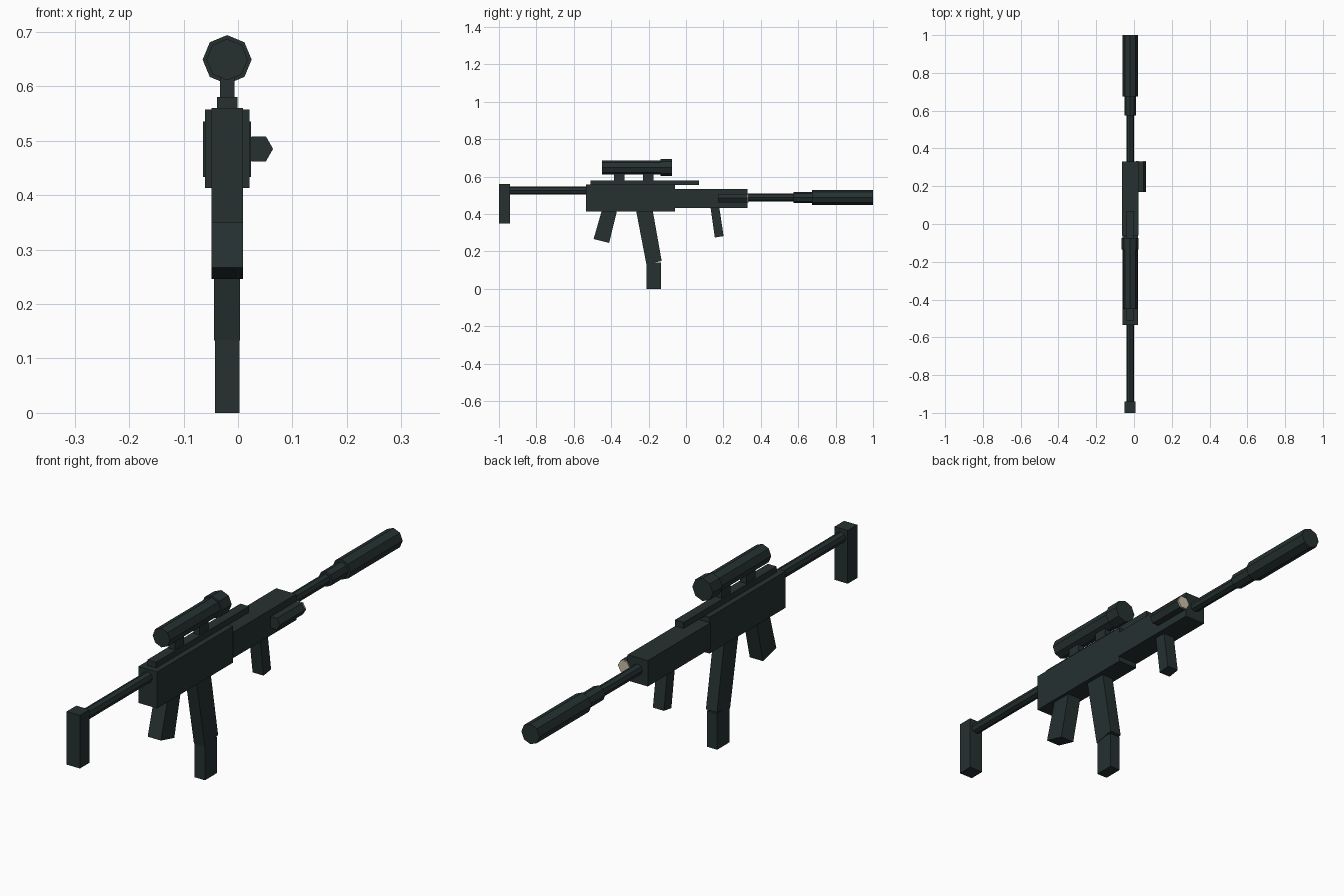
import bpy, bmesh, math
from mathutils import Matrix, Vector

if "Cube" in bpy.data.objects:
    bpy.data.objects.remove(bpy.data.objects["Cube"])

CX = -0.02  # centre plane of the weapon


def material(name, rgb):
    m = bpy.data.materials.new(name)
    m.diffuse_color = (*rgb, 1)
    m.use_nodes = True
    m.node_tree.nodes["Principled BSDF"].inputs["Base Color"].default_value = m.diffuse_color
    return m


dark = material("dark gunmetal", (0.019, 0.030, 0.030))
cream = material("cream lens", (0.60, 0.53, 0.40))


def finish(name, bm, mat):
    bmesh.ops.recalc_face_normals(bm, faces=bm.faces)
    me = bpy.data.meshes.new(name)
    bm.to_mesh(me)
    bm.free()
    me.materials.append(mat)
    ob = bpy.data.objects.new(name, me)
    bpy.context.collection.objects.link(ob)
    return ob


def slab(name, profile, half, x=CX, mat=dark):
    """Side profile of (y, z) points, extruded across x."""
    bm = bmesh.new()
    face = bm.faces.new([bm.verts.new((x - half, y, z)) for y, z in profile])
    ext = bmesh.ops.extrude_face_region(bm, geom=[face])
    moved = [v for v in ext["geom"] if isinstance(v, bmesh.types.BMVert)]
    bmesh.ops.translate(bm, vec=Vector((2 * half, 0, 0)), verts=moved)
    return finish(name, bm, mat)


def box(name, y0, y1, z0, z1, half, x=CX):
    return slab(name, [(y0, z0), (y1, z0), (y1, z1), (y0, z1)], half, x)


def tube(name, y0, y1, z, r, sides=8, x=CX, mat=dark):
    """Low-poly rod along y, with corners on the x axis."""
    bm = bmesh.new()
    place = Matrix.Translation((x, (y0 + y1) / 2, z)) @ Matrix.Rotation(math.pi / 2, 4, 'X')
    bmesh.ops.create_cone(bm, cap_ends=True, segments=sides, radius1=r, radius2=r,
                          depth=y1 - y0, matrix=place @ Matrix.Rotation(math.pi / 2, 4, 'Z'))
    return finish(name, bm, mat)


# Stock
box("butt_plate", -1.0, -0.94, 0.35, 0.56, 0.029)
tube("stock_rod", -0.945, -0.53, 0.526, 0.021)

# Body
box("receiver", -0.535, -0.06, 0.413, 0.557, 0.041)
box("handguard", -0.062, 0.33, 0.433, 0.535, 0.044)
box("top_rail", -0.51, 0.07, 0.555, 0.58, 0.019)

# Grips and magazine
slab("pistol_grip", [(-0.447, 0.43), (-0.366, 0.43), (-0.411, 0.246), (-0.494, 0.267)], 0.029)
slab("magazine_upper", [(-0.269, 0.43), (-0.180, 0.43), (-0.130, 0.149), (-0.212, 0.133)], 0.024)
box("magazine_lower", -0.210, -0.134, 0.0, 0.142, 0.0225)
slab("front_grip", [(0.129, 0.45), (0.176, 0.45), (0.201, 0.282), (0.154, 0.275)], 0.024)

# Scope on two mounts
for i, y in enumerate((-0.357, -0.203)):
    box(f"scope_mount_{i + 1}", y - 0.028, y + 0.028, 0.575, 0.63, 0.0135)
tube("scope_body", -0.45, -0.08, 0.649, 0.038)
tube("scope_ring", -0.135, -0.075, 0.649, 0.045)

# Barrel and suppressor
tube("barrel", 0.32, 0.58, 0.489, 0.021)
tube("barrel_collar", 0.575, 0.68, 0.489, 0.030)
tube("suppressor", 0.675, 1.0, 0.489, 0.040)

# Side light with lens
tube("side_light", 0.17, 0.329, 0.485, 0.0265, 6, 0.038)
tube("side_light_lens", 0.329, 0.334, 0.485, 0.0265, 6, 0.038, cream)
